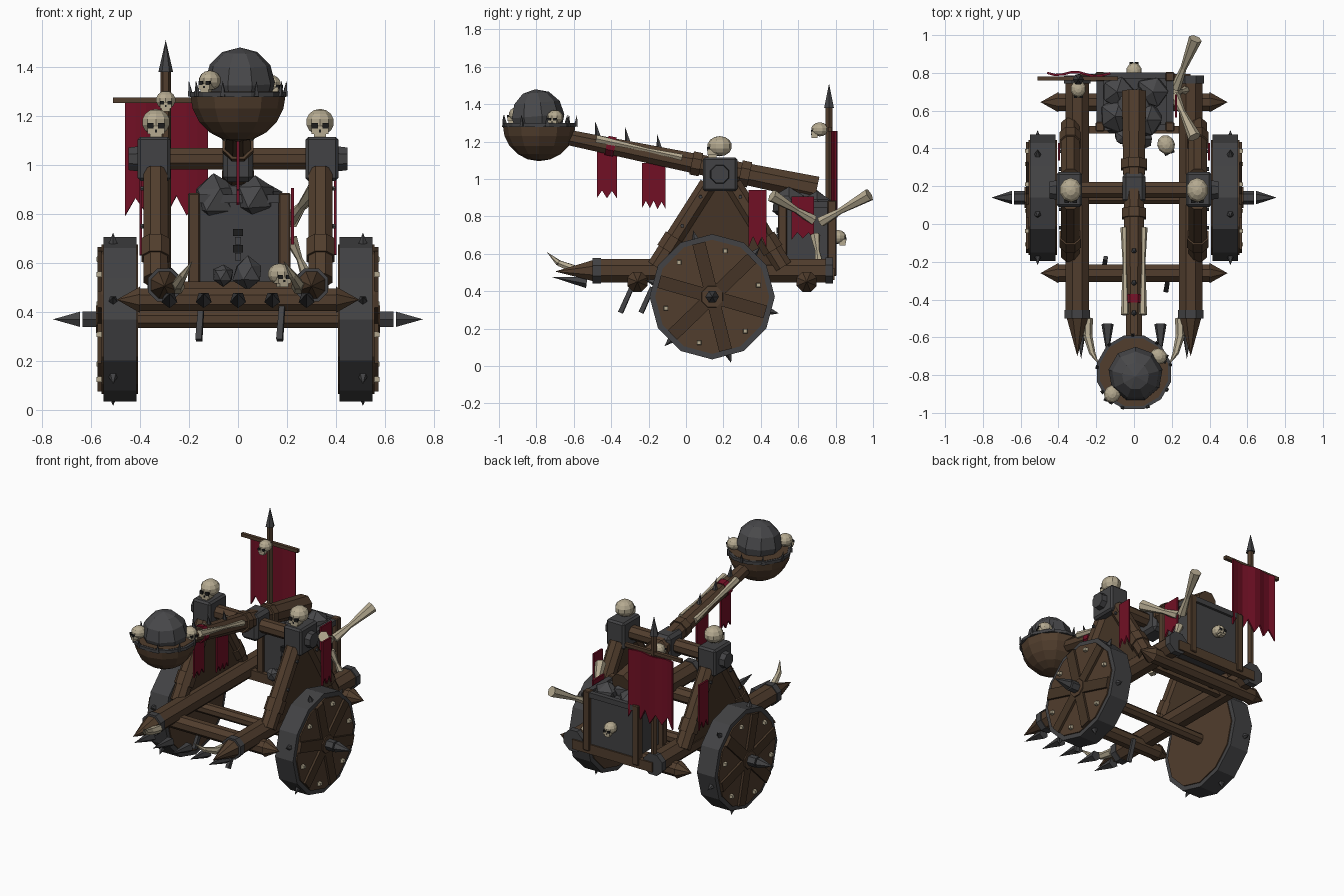
import bpy, bmesh, math, random
from mathutils import Vector, Matrix

if "Cube" in bpy.data.objects:
    bpy.data.objects.remove(bpy.data.objects["Cube"])

random.seed(4)

def material(name, rgb):
    m = bpy.data.materials.new(name)
    m.diffuse_color = (*rgb, 1)
    m.use_nodes = True
    m.node_tree.nodes["Principled BSDF"].inputs["Base Color"].default_value = m.diffuse_color
    return m

WOOD = material("brown wood", (0.082, 0.047, 0.026))
DARKWOOD = material("dark wood", (0.058, 0.034, 0.019))
IRON = material("dark iron", (0.055, 0.055, 0.058))
STONE = material("grey stone", (0.066, 0.066, 0.070))
BONE = material("old bone", (0.46, 0.40, 0.28))
CLOTH = material("red cloth", (0.165, 0.005, 0.018))
BLACK = material("socket black", (0.012, 0.012, 0.012))

def finish(name, bm, *mats):
    me = bpy.data.meshes.new(name)
    bm.to_mesh(me)
    bm.free()
    ob = bpy.data.objects.new(name, me)
    for m in mats:
        me.materials.append(m)
    bpy.context.collection.objects.link(ob)
    return ob

def tube(name, a, b, r0, r1, mat, n=8, flat=True):
    """Prism or cone running from a to b."""
    a, b = Vector(a), Vector(b)
    bm = bmesh.new()
    bmesh.ops.create_cone(bm, cap_ends=True, segments=n, radius1=r0, radius2=r1, depth=(b - a).length,
                          matrix=Matrix.Rotation(math.pi / n if flat else 0, 4, 'Z'))
    bmesh.ops.remove_doubles(bm, verts=bm.verts, dist=1e-5)
    rot = (b - a).to_track_quat('Z', 'Y').to_matrix().to_4x4()
    bm.transform(Matrix.Translation((a + b) / 2) @ rot)
    return finish(name, bm, mat)

def box(name, x, y, z, mat, bevel=0.0, rot=None):
    """Box given by its ranges, with optional chamfer."""
    bm = bmesh.new()
    size = (x[1] - x[0], y[1] - y[0], z[1] - z[0])
    bmesh.ops.create_cube(bm, size=1, matrix=Matrix.Diagonal((*size, 1)))
    if bevel:
        bmesh.ops.bevel(bm, geom=bm.edges[:], offset=bevel, segments=1, affect='EDGES')
    bm.transform(Matrix.Translation((sum(x) / 2, sum(y) / 2, sum(z) / 2)) @ (rot or Matrix()))
    return finish(name, bm, mat)

def skull(name, c, r, turn=0):
    """Low-poly skull facing -y before turning."""
    bm = bmesh.new()
    bmesh.ops.create_uvsphere(bm, u_segments=10, v_segments=7, radius=1,
                              matrix=Matrix.Diagonal((1, 1.1, 0.9, 1)))
    def part(p, s):
        bmesh.ops.create_cube(bm, size=1, matrix=Matrix.Translation(p) @ Matrix.Diagonal((*s, 1)))
    part((0, -0.6, -0.55), (1.15, 0.95, 0.5))
    part((0, -0.65, -0.95), (0.8, 0.75, 0.3))
    bm.faces.ensure_lookup_table()
    count = len(bm.faces)
    for s in (-1, 1):
        part((s * 0.36, -0.93, -0.25), (0.42, 0.4, 0.36))
    part((0, -1.05, -0.6), (0.16, 0.1, 0.2))
    bm.faces.ensure_lookup_table()
    for f in bm.faces[count:]:
        f.material_index = 1
    bm.transform(Matrix.Translation(c) @ Matrix.Rotation(turn, 4, 'Z') @ Matrix.Scale(r, 4))
    return finish(name, bm, BONE, BLACK)

def cloth(name, start, along, height, teeth, wave=0.0):
    """Hanging rag with a jagged lower edge."""
    start, along = Vector(start), Vector(along)
    side = along.normalized().cross(Vector((0, 0, 1)))
    bm = bmesh.new()
    cols = []
    for i in range(2 * teeth + 1):
        p = start + along * (i / (2 * teeth)) + side * wave * math.sin(i * 1.3)
        drop = height * (1 if i % 2 == 0 else 0.84) - random.uniform(0, 0.04) * height
        cols.append((bm.verts.new(p), bm.verts.new(p - Vector((0, 0, drop)))))
    for (a, b), (c, d) in zip(cols, cols[1:]):
        bm.faces.new((a, b, d, c))
    ob = finish(name, bm, CLOTH)
    mod = ob.modifiers.new("thickness", 'SOLIDIFY')
    mod.thickness, mod.offset = 0.012, 0
    return ob

def rock(name, c, r):
    bm = bmesh.new()
    bmesh.ops.create_icosphere(bm, subdivisions=1, radius=r)
    for v in bm.verts:
        v.co *= random.uniform(0.85, 1.1)
    bm.transform(Matrix.Translation(c))
    return finish(name, bm, STONE)

def bone(name, a, b, r):
    """Shaft that flares at both ends."""
    a, b = Vector(a), Vector(b)
    m = a.lerp(b, 0.4)
    tube(name + "_lower", a, m, r * 1.4, r * 0.8, BONE, 6)
    tube(name + "_upper", m, b, r * 0.8, r * 1.7, BONE, 6)

# Parts on both sides
WY, WZ = 0.14, 0.37
for s, tag in ((-1, "left"), (1, "right")):
    X = lambda v: s * v
    # Wheel
    tube(f"{tag}_tire", (X(.415), WY, WZ), (X(.55), WY, WZ), .335, .335, IRON, 12, False)
    tube(f"{tag}_wheel_disc", (X(.408), WY, WZ), (X(.558), WY, WZ), .305, .305, WOOD, 12, False)
    tube(f"{tag}_hub", (X(.54), WY, WZ), (X(.635), WY, WZ), .036, .036, IRON, 6)
    tube(f"{tag}_hub_plate", (X(.55), WY, WZ), (X(.58), WY, WZ), .065, .06, WOOD, 8)
    tube(f"{tag}_axle_spike", (X(.645), WY, WZ), (X(.755), WY, WZ), .036, 0, IRON, 6)
    for k in range(6):
        def rim(deg, r, x):
            t = math.radians(deg + 60 * k)
            return (X(x), WY + r * math.cos(t), WZ + r * math.sin(t))
        tube(f"{tag}_tire_spike_{k}", rim(46, .32, .51), rim(46, .368, .51), .02, 0, IRON, 5)
        tube(f"{tag}_wheel_stud_{k}", rim(14, .255, .55), rim(14, .255, .578), .018, .014, BONE, 4)
        rot = Matrix.Rotation(math.radians(44 + 60 * k), 4, 'X')
        c = rim(44, .165, .563)
        box(f"{tag}_spoke_{k}", (c[0] - .01, c[0] + .01), (c[1] - .13, c[1] + .13),
            (c[2] - .035, c[2] + .035), DARKWOOD, 0, rot)
    # Base rail with pointed front and iron bands
    tube(f"{tag}_rail", (X(.3), -.48, .51), (X(.3), .76, .51), .068, .068, WOOD)
    tube(f"{tag}_rail_tip", (X(.3), -.48, .51), (X(.3), -.70, .505), .066, 0, WOOD)
    tube(f"{tag}_rail_band", (X(.3), -.50, .51), (X(.3), -.455, .51), .074, .074, IRON)
    tube(f"{tag}_rail_cap", (X(.3), .745, .51), (X(.3), .785, .51), .076, .076, IRON)
    # Curved horn at the front
    path = [(.245, -.50, .50), (.245, -.59, .515), (.222, -.68, .55), (.185, -.745, .61)]
    for i, r in enumerate((.028, .024, .017)):
        p, q = path[i], path[i + 1]
        tube(f"{tag}_horn_{i}", (X(p[0]), *p[1:]), (X(q[0]), *q[1:]), r, (.024, .017, 0)[i], BONE, 6)
    # A-frame: panel, legs, feet
    bm = bmesh.new()
    prof = [(-.17, .54), (.53, .54), (.27, .96), (.10, .96)]
    f = bm.faces.new([bm.verts.new((X(.305), *p)) for p in prof])
    ext = bmesh.ops.extrude_face_region(bm, geom=[f])
    bmesh.ops.translate(bm, vec=(X(.055), 0, 0), verts=[v for v in ext["geom"] if isinstance(v, bmesh.types.BMVert)])
    bmesh.ops.recalc_face_normals(bm, faces=bm.faces)
    finish(f"{tag}_frame_panel", bm, DARKWOOD)
    for y0, y1, end in ((-.16, .12, "front"), (.52, .25, "rear")):
        a, b = Vector((X(.337), y0, .53)), Vector((X(.337), y1, .97))
        tube(f"{tag}_{end}_leg", a, b, .053, .053, WOOD)
        tube(f"{tag}_{end}_leg_collar", a.lerp(b, .2), a.lerp(b, .36), .062, .062, WOOD)
        for t in (.5, .85):
            p = a.lerp(b, t)
            tube(f"{tag}_{end}_nail_{t}", p, p + Vector((X(.06), 0, 0)), .012, .01, IRON, 6)
    # Iron head block, crossbar cap, skull
    box(f"{tag}_head_block", sorted((X(.275), X(.41))), (.09, .275), (.935, 1.115), IRON, .012)
    tube(f"{tag}_crossbar_cap", (X(.40), .18, 1.025), (X(.447), .18, 1.025), .056, .05, IRON)
    skull(f"{tag}_post_skull", (X(.335), .18, 1.175), .06)
    cloth(f"{tag}_side_rag", (X(.397), .335, .94), (0, .095, 0), .31, 2)
    # Bones lashed along the arm
    bone(f"{tag}_arm_bone", (X(.052), -.02, 1.115), (X(.045), -.48, 1.215), .014)

# Cross beams
tube("axle", (-.42, WY, WZ), (.42, WY, WZ), .038, .038, WOOD)
tube("top_crossbar", (-.42, .18, 1.025), (.42, .18, 1.025), .047, .047, WOOD)
for tag, y in (("front", -.26), ("rear", .645)):
    tube(f"{tag}_beam", (-.40, y, .45), (.40, y, .45), .05, .05, WOOD)
    for s in (-1, 1):
        tube(f"{tag}_beam_tip_{s}", (s * .40, y, .45), (s * .495, y, .45), .058, 0, WOOD)
for i, x in enumerate((-.28, -.14, 0, .14, .28)):
    tube(f"front_spike_{i}", (x, -.53, .45), (x, -.715, .475), .034, 0, IRON, 5)
# Hanging iron bars
for i, (x, y, z) in enumerate(((.18, -.29, .42), (-.15, -.18, .42))):
    tube(f"hanging_bar_{i}", (x, y, z), (x - .01, y - .06, z - .135), .016, .018, IRON, 4)

# Throwing arm
def arm(y):
    return Vector((0, y, 1.055 - .206 * (y - .18)))
tube("throwing_arm", arm(.70), arm(-.64), .07, .044, WOOD)
tube("arm_collar_front", arm(.03), arm(.08), .068, .068, WOOD)
tube("arm_collar_rear", arm(.29), arm(.34), .074, .074, WOOD)
box("arm_bracket", (-.062, .062), (.11, .27), (.93, 1.11), IRON, .02)
tube("arm_red_wrap", arm(-.38), arm(-.425), .056, .056, CLOTH)
cloth("arm_rag_front", (0, -.475, 1.145), (0, .105, 0), .25, 2)
cloth("arm_rag_rear", (0, -.235, 1.085), (0, .125, 0), .25, 3)
for i, y in enumerate((-.47, -.31, -.14)):
    p = arm(y) + Vector((0, 0, .035))
    tube(f"arm_spike_{i}", p, p + Vector((0, -.015, .085)), .018, 0, IRON, 5)

# Bowl: lower half of a sphere with iron rim and spikes
BY = -.785
bm = bmesh.new()
bmesh.ops.create_uvsphere(bm, u_segments=12, v_segments=10, radius=.195)
bmesh.ops.bisect_plane(bm, geom=bm.verts[:] + bm.edges[:] + bm.faces[:], plane_co=(0, 0, 0),
                       plane_no=(0, 0, 1), clear_outer=True)
bmesh.ops.holes_fill(bm, edges=[e for e in bm.edges if e.is_boundary])
bm.transform(Matrix.Translation((0, BY, 1.29)))
finish("bowl", bm, WOOD)
tube("bowl_rim", (0, BY, 1.278), (0, BY, 1.298), .202, .202, IRON, 12)
tube("bowl_floor", (0, BY, 1.297), (0, BY, 1.300), .185, .185, WOOD, 12)
for k in range(9):
    t = math.radians(40 * k + 12)
    x, y = .195 * math.cos(t), BY + .195 * math.sin(t)
    tube(f"bowl_spike_{k}", (x, y, 1.28), (x * 1.04, BY + (y - BY) * 1.04, 1.345), .014, 0, IRON, 4)
bm = bmesh.new()
bmesh.ops.create_uvsphere(bm, u_segments=9, v_segments=6, radius=.145)
bm.transform(Matrix.Translation((.008, BY - .01, 1.335)) @ Matrix.Rotation(.08, 4, 'X'))
finish("boulder", bm, STONE)
skull("bowl_skull_left", (-.115, -.90, 1.345), .045, -.5)
skull("bowl_skull_right", (.13, -.70, 1.33), .043, 1.2)

# Counterweight crate
box("crate", (-.17, .18), (.51, .785), (.52, .865), IRON)
for x in (-.18, .19):
    for y in (.515, .78):
        box(f"crate_post_{x}_{y}", (x - .024, x + .024), (y - .024, y + .024), (.48, .885), WOOD, .005)
    box(f"crate_side_rim_{x}", (x - .018, x + .018), (.50, .79), (.845, .88), IRON)
for y in (.51, .785):
    box(f"crate_end_rim_{y}", (-.19, .20), (y - .016, y + .016), (.845, .88), IRON)
    box(f"crate_sill_{y}", (-.30, .30), (y - .03, y + .01), (.46, .525), WOOD)
for i, (x, y, z, r) in enumerate(((-.1, .57, .86, .1), (.07, .55, .87, .095), (.1, .70, .85, .095),
                                  (-.09, .7, .84, .1), (0, .62, .86, .11), (.04, .45, .56, .065),
                                  (-.06, .46, .55, .05))):
    rock(f"crate_rock_{i}", (x, y, z), r)
for i in range(4):
    box(f"chain_link_{i}", (-.012 - .008 * (i % 2), .012 + .008 * (i % 2)), (.485, .51),
        (.61 + .033 * i, .64 + .033 * i), BLACK if i % 2 else IRON)
skull("crate_back_skull", (0, .81, .69), .042, math.pi)
skull("crate_front_skull", (.17, .42, .555), .048, .4)
bone("crate_bone_rear", (.22, .72, .77), (.325, .98, .915), .021)
bone("crate_bone_front", (.215, .68, .78), (.32, .46, .91), .021)
bone("crate_bone_low", (.275, .71, .56), (.215, .69, .70), .016)
cloth("crate_rag", (.222, .565, .905), (0, .12, 0), .23, 2)

# Banner on a pole
tube("banner_pole", (-.295, .765, .48), (-.295, .765, 1.39), .021, .021, WOOD, 6)
tube("banner_pole_tip", (-.295, .765, 1.38), (-.295, .765, 1.51), .03, 0, IRON, 6)
tube("banner_bar", (-.51, .77, 1.265), (-.085, .77, 1.265), .016, .016, WOOD, 4)
cloth("banner", (-.46, .80, 1.255), (.335, -.01, 0), .47, 4, .01)
skull("banner_skull", (-.295, .715, 1.265), .042)
